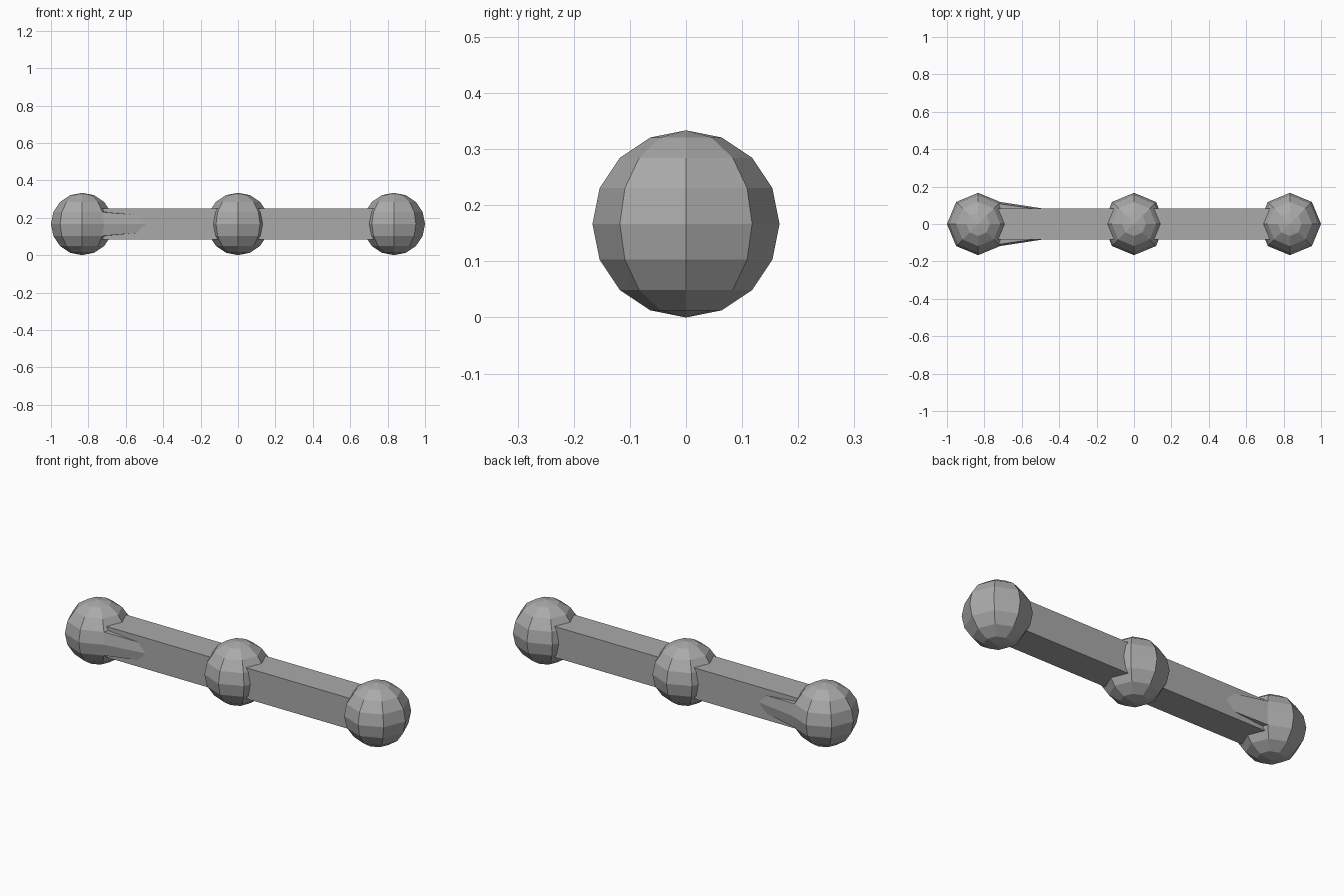
import bpy
import bmesh
from mathutils import Matrix, Vector

if "Cube" in bpy.data.objects:
    bpy.data.objects.remove(bpy.data.objects["Cube"], do_unlink=True)

RADIUS = 1 / 6          # ball radius, also the height of the bar's axis
SPACING = 5 / 6         # distance between ball centres
BAR = 1 / 6             # bar thickness
SPIKE_TIP = 0.05        # x of the stretched ball's tip, hidden in the middle ball

grey = bpy.data.materials.new("grey")
grey.use_nodes = True
colour = (0.4, 0.4, 0.4, 1)
grey.diffuse_color = colour
grey.node_tree.nodes["Principled BSDF"].inputs["Base Color"].default_value = colour


def add_object(name, bm, x):
    mesh = bpy.data.meshes.new(name)
    bm.to_mesh(mesh)
    bm.free()
    mesh.materials.append(grey)
    obj = bpy.data.objects.new(name, mesh)
    obj.location = (x, 0, RADIUS)
    bpy.context.collection.objects.link(obj)
    return obj


def ball(name, x, stretch_to=None):
    bm = bmesh.new()
    bmesh.ops.create_uvsphere(bm, u_segments=8, v_segments=8, radius=RADIUS)
    if stretch_to is not None:
        # Pull the inner equator vertex along the bar, creasing each quad to its tip
        tip = min(bm.verts, key=lambda v: (v.co - Vector((RADIUS, 0, 0))).length)
        for face in list(tip.link_faces):
            loop = next(l for l in face.loops if l.vert == tip)
            opposite = loop.link_loop_next.link_loop_next.vert
            bmesh.utils.face_split(face, tip, opposite)
        tip.co.x = stretch_to - x
        bm.normal_update()
    return add_object(name, bm, x)


# Three faceted balls; the right one has a long spike running into the bar
ball("right_ball", -SPACING, SPIKE_TIP)
ball("middle_ball", 0)
ball("left_ball", SPACING)

# Square bar joining the balls
bm = bmesh.new()
bmesh.ops.create_cube(bm, size=1, matrix=Matrix.Diagonal((2 * SPACING, BAR, BAR, 1)))
add_object("bar", bm, 0)
